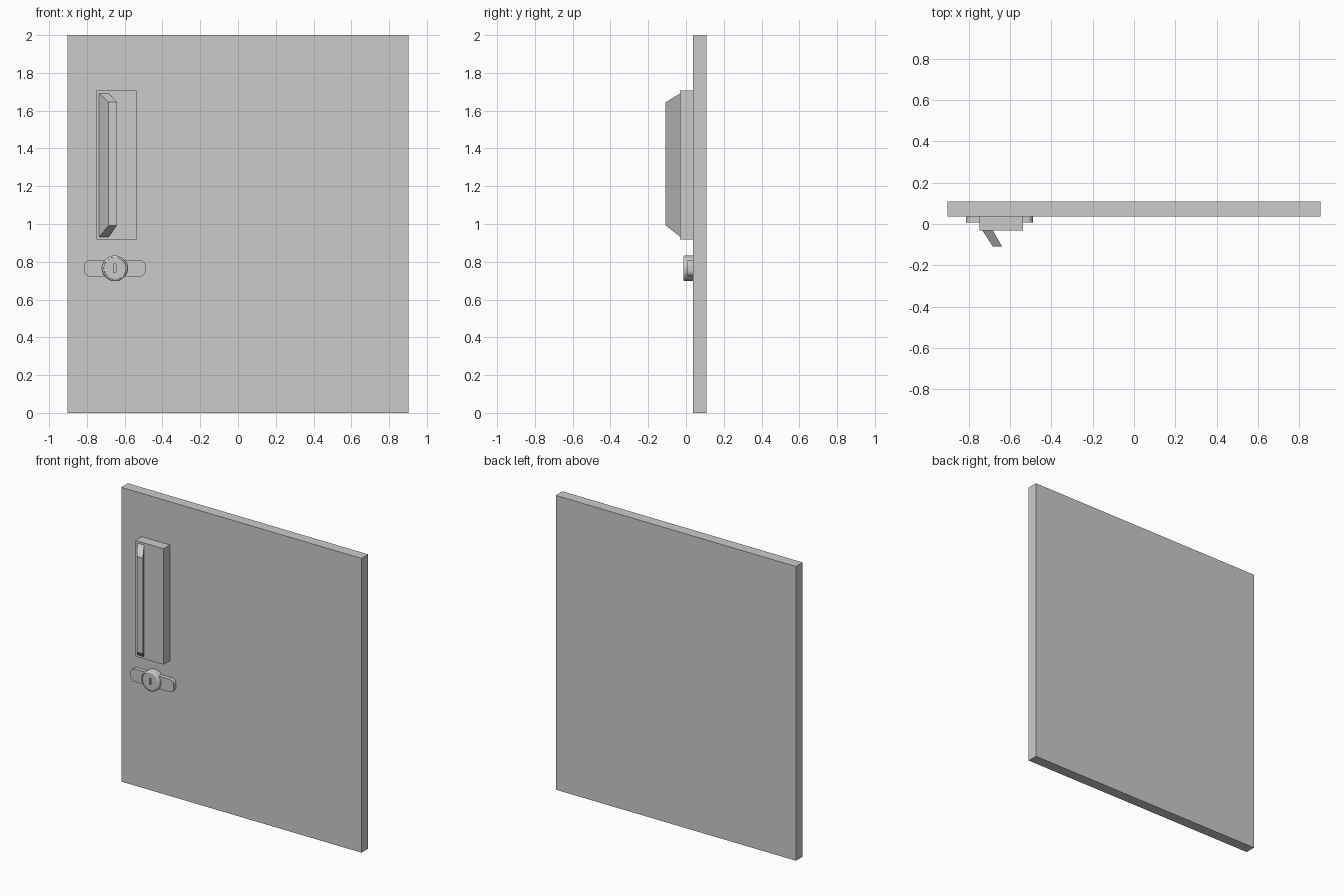
import bpy, bmesh, math
from mathutils import Matrix

if "Cube" in bpy.data.objects:
    bpy.data.objects.remove(bpy.data.objects["Cube"])


def make(name, bm, smooth=False):
    bmesh.ops.recalc_face_normals(bm, faces=bm.faces)
    mesh = bpy.data.meshes.new(name)
    bm.to_mesh(mesh)
    bm.free()
    ob = bpy.data.objects.new(name, mesh)
    bpy.context.collection.objects.link(ob)
    if smooth:
        bpy.context.view_layer.objects.active = ob
        ob.select_set(True)
        bpy.ops.object.shade_smooth_by_angle(angle=math.radians(35))
        ob.select_set(False)
    return ob


def loft(name, rings, smooth=False):
    """Skin a list of closed rings and cap both ends."""
    bm = bmesh.new()
    loops = [[bm.verts.new(p) for p in ring] for ring in rings]
    n = len(loops[0])
    for a, b in zip(loops, loops[1:]):
        for i in range(n):
            j = (i + 1) % n
            bm.faces.new((a[i], a[j], b[j], b[i]))
    bm.faces.new(loops[0])
    bm.faces.new(loops[-1])
    return make(name, bm, smooth)


def rect(x0, x1, z0, z1, y):
    return [(x0, y, z0), (x1, y, z0), (x1, y, z1), (x0, y, z1)]


def box(name, x0, x1, y0, y1, z0, z1):
    return loft(name, [rect(x0, x1, z0, z1, y0), rect(x0, x1, z0, z1, y1)])


def circle(cx, cz, r, y, n=48):
    return [(cx + r * math.cos(math.tau * i / n), y,
             cz + r * math.sin(math.tau * i / n)) for i in range(n)]


def rounded(cx, cz, hx, hz, r, y, steps=6):
    pts = []
    for q, (sx, sz) in enumerate([(1, 1), (-1, 1), (-1, -1), (1, -1)]):
        for k in range(steps + 1):
            a = math.pi / 2 * (q + k / steps)
            pts.append((cx + sx * (hx - r) + r * math.cos(a), y,
                        cz + sz * (hz - r) + r * math.sin(a)))
    return pts


# Door panel and handle backing block
box("door_panel", -0.903, 0.903, 0.036, 0.108, 0, 2)
box("handle_backplate", -0.75, -0.538, -0.031, 0.036, 0.918, 1.706)

# Slanted pull handle, tapering towards its free edge
loft("pull_handle", [rect(-0.735, -0.684, 0.932, 1.691, -0.031),
                     rect(-0.685, -0.64, 0.993, 1.645, -0.108)])

# Lock plate with rounded ends
LX, LZ = -0.652, 0.765
loft("lock_plate", [rounded(LX, LZ, 0.162, 0.043, 0.03, y)
                    for y in (0.036, 0.008)], True)

# Lock cylinder with rounded rim and slightly sunken face
profile = [(0.068, 0.036), (0.068, -0.005), (0.0665, -0.010), (0.063, -0.0135),
           (0.059, -0.0145), (0.058, -0.011)]
lock = loft("lock_cylinder", [circle(LX, LZ, r, y) for r, y in profile], True)

# Keyhole slot
cutter = box("keyhole_cutter", LX - 0.006, LX + 0.006, -0.05, 0.01, LZ - 0.022, LZ + 0.022)
cutter.hide_render = True
cutter.hide_viewport = True
cut = lock.modifiers.new("keyhole", 'BOOLEAN')
cut.operation = 'DIFFERENCE'
cut.solver = 'EXACT'
cut.object = cutter
